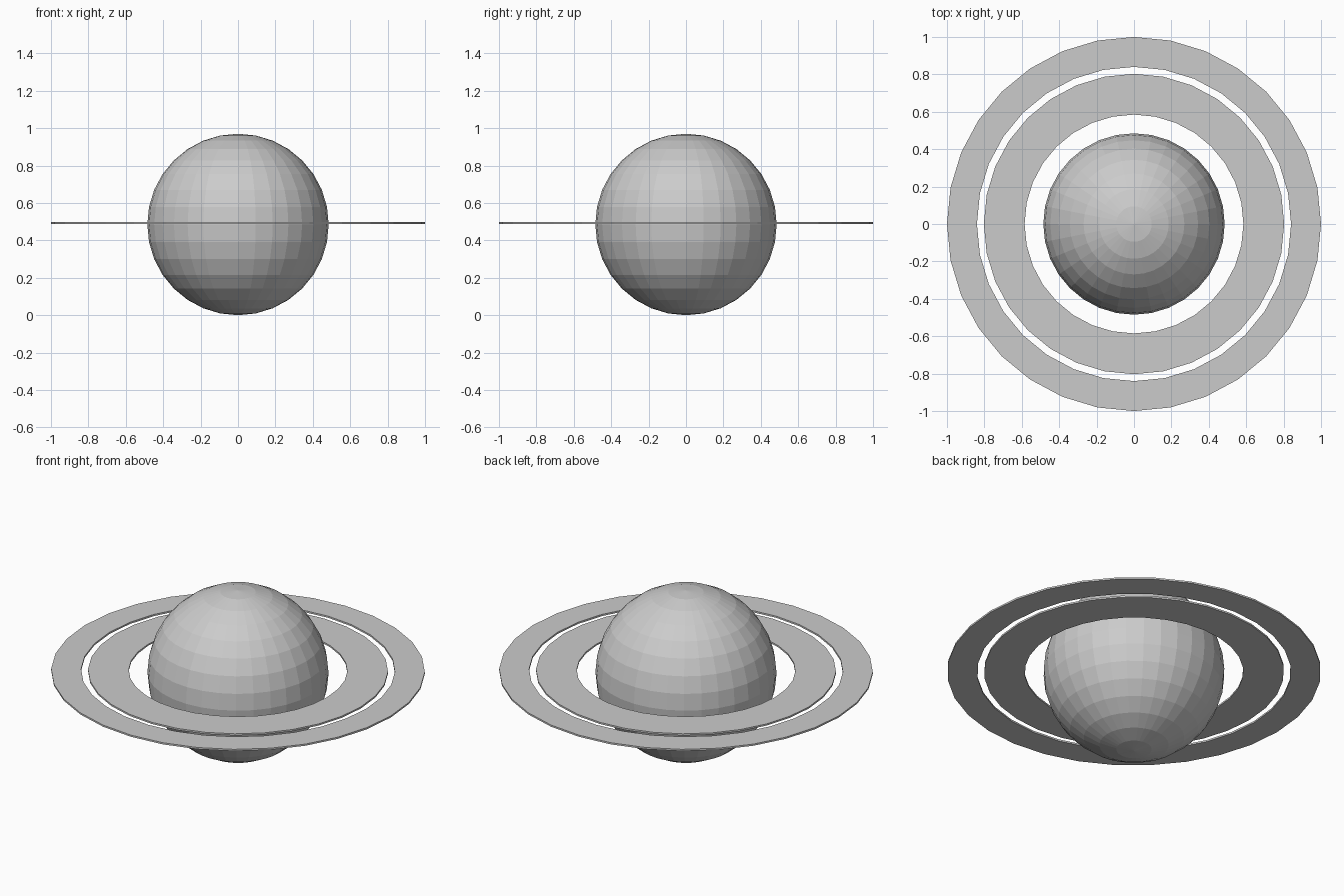
import bpy, bmesh
from math import cos, sin, tau

if "Cube" in bpy.data.objects:
    bpy.data.objects.remove(bpy.data.objects["Cube"])

SEGMENTS = 32
RADIUS = 0.485
RING_BOTTOM, RING_TOP = 0.487, 0.497


def add_object(name, bm):
    bmesh.ops.recalc_face_normals(bm, faces=bm.faces)
    mesh = bpy.data.meshes.new(name)
    bm.to_mesh(mesh)
    bm.free()
    obj = bpy.data.objects.new(name, mesh)
    bpy.context.collection.objects.link(obj)
    return obj


def flat_ring(name, inner, outer):
    # Rectangular section swept around the vertical axis
    bm = bmesh.new()
    section = [(inner, RING_BOTTOM), (outer, RING_BOTTOM), (outer, RING_TOP), (inner, RING_TOP)]
    loops = []
    for i in range(SEGMENTS):
        a = tau * i / SEGMENTS
        loops.append([bm.verts.new((r * cos(a), r * sin(a), z)) for r, z in section])
    for i in range(SEGMENTS):
        p, q = loops[i], loops[(i + 1) % SEGMENTS]
        for k in range(4):
            n = (k + 1) % 4
            bm.faces.new((p[k], q[k], q[n], p[n]))
    return add_object(name, bm)


# Faceted planet body
bm = bmesh.new()
bmesh.ops.create_uvsphere(bm, u_segments=SEGMENTS, v_segments=16, radius=RADIUS)
bmesh.ops.translate(bm, verts=bm.verts, vec=(0, 0, RADIUS))
add_object("planet", bm)

# Two thin rings separated by a narrow gap
flat_ring("inner_ring", 0.585, 0.803)
flat_ring("outer_ring", 0.84, 1.0)
